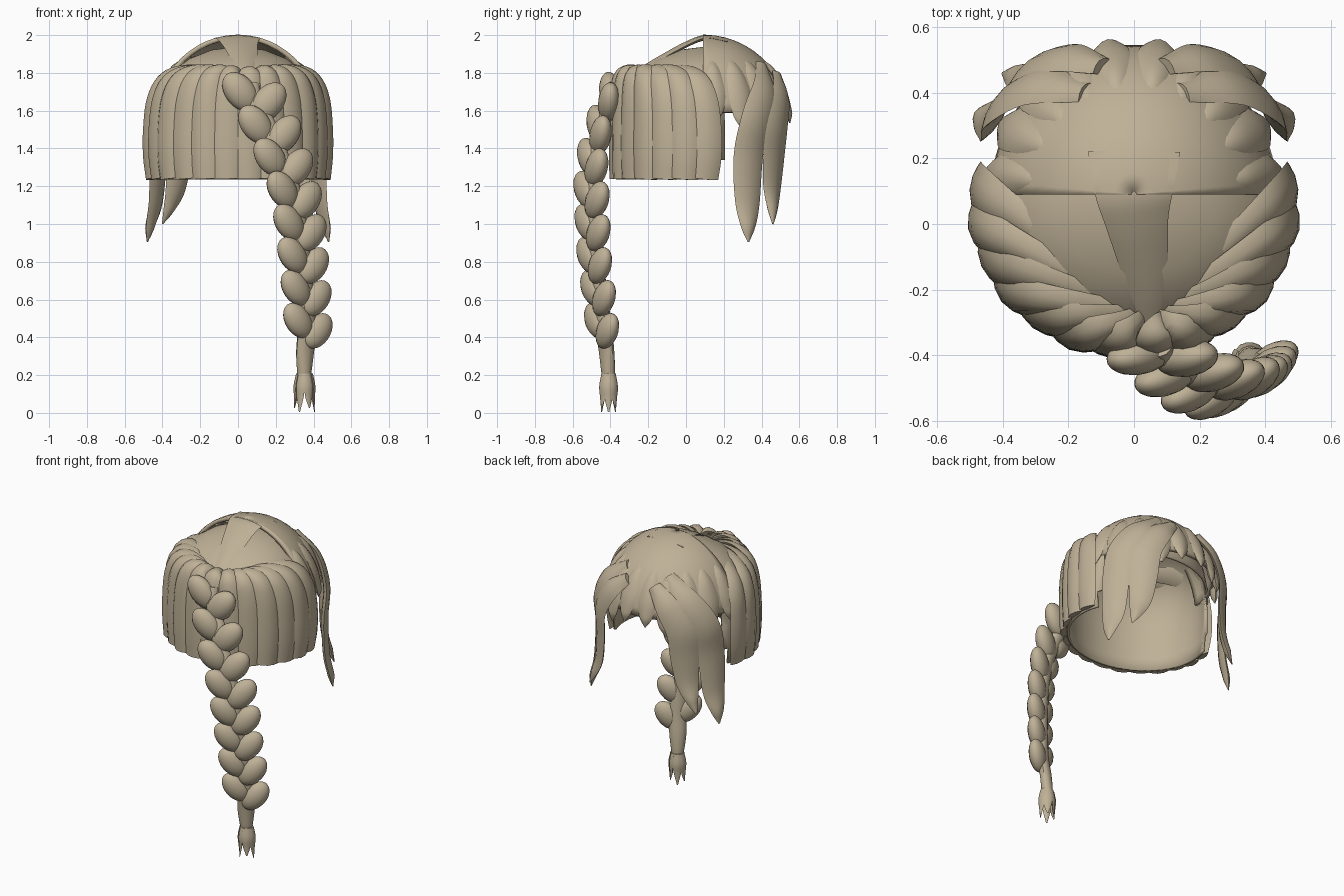
import bpy, bmesh, math
from mathutils import Vector, Matrix

if "Cube" in bpy.data.objects:
    bpy.data.objects.remove(bpy.data.objects["Cube"])

hair = bpy.data.materials.new("tan_hair")
hair.diffuse_color = (0.52, 0.44, 0.31, 1)
hair.use_nodes = True
hair.node_tree.nodes["Principled BSDF"].inputs["Base Color"].default_value = hair.diffuse_color


def finish(name, bm, thickness=0):
    bmesh.ops.recalc_face_normals(bm, faces=bm.faces)
    me = bpy.data.meshes.new(name)
    bm.to_mesh(me)
    bm.free()
    me.materials.append(hair)
    ob = bpy.data.objects.new(name, me)
    bpy.context.collection.objects.link(ob)
    if thickness:
        mod = ob.modifiers.new("thickness", "SOLIDIFY")
        mod.thickness = thickness
        mod.offset = 0
    return ob


def spline(pts, steps=5):
    """Catmull-Rom through (x, y, z, half width) points."""
    p = [Vector(q) for q in pts]
    p = [2 * p[0] - p[1]] + p + [2 * p[-1] - p[-2]]
    out = []
    for i in range(1, len(p) - 2):
        a, b, c, d = p[i - 1:i + 3]
        for k in range(steps):
            t = k / steps
            out.append(0.5 * (2 * b + (c - a) * t + (2 * a - 5 * b + 4 * c - d) * t * t
                              + (3 * b - a - 3 * c + d) * t ** 3))
    return out + [p[-2]]


def lock(bm, pts, thick=0.03, sides=12, centre=(0, 0.08), lens=True, inner=1.0):
    """Sweep a lens-shaped section facing away from the head axis."""
    path = spline(pts)
    rings = []
    for i, q in enumerate(path):
        p, w = q.xyz, max(q.w, 0.004)
        t = (path[min(i + 1, len(path) - 1)].xyz - path[max(i - 1, 0)].xyz).normalized()
        n = p - Vector((centre[0], centre[1], min(1.5, p.z)))
        n = (n - t * n.dot(t)).normalized()
        s = t.cross(n)
        th = thick * min(1, w / 0.04)
        ring = []
        for k in range(sides):
            a = math.tau * k / sides
            h = math.sin(a) * (abs(math.sin(a)) if lens else 1)
            h *= inner if h < 0 else 1
            ring.append(bm.verts.new(p + s * w * math.cos(a) + n * th * h))
        rings.append(ring)
    for r0, r1 in zip(rings, rings[1:]):
        for k in range(sides):
            j = (k + 1) % sides
            bm.faces.new((r0[k], r0[j], r1[j], r1[k]))
    bm.faces.new(rings[0])
    bm.faces.new(rings[-1])


def mirror(pts):
    return [(-x, y, z, w) for x, y, z, w in pts]


# Inner scalp shell: (radius factor, z, centre y), open towards the face (+y)
bm = bmesh.new()
prof = [(0.03, 1.93, 0.1), (0.3, 1.915, 0.09), (0.55, 1.87, 0.07), (0.78, 1.80, 0.05),
        (0.92, 1.70, 0.04), (0.98, 1.6, 0.03), (1, 1.5, 0.03), (1, 1.34, 0.03), (0.98, 1.235, 0.03)]
N = 56
rows = [[bm.verts.new((0.455 * r * math.cos(math.tau * k / N),
                       cy + 0.40 * r * math.sin(math.tau * k / N), z)) for k in range(N)]
        for r, z, cy in prof]
for r0, r1 in zip(rows, rows[1:]):
    for k in range(N):
        j = (k + 1) % N
        quad = (r0[k], r0[j], r1[j], r1[k])
        mid = sum((v.co for v in quad), Vector()) / 4
        if mid.z > 1.64 or mid.y < (0.22 if mid.z > 1.33 else 0.15):
            bm.faces.new(quad)
bm.faces.new(rows[0])
finish("scalp_shell", bm, 0.015)

# Swept locks fanning from the braid root over the shoulders of the cap
bm = bmesh.new()
for side in (1, -1):
    for i in range(7):
        a = math.radians(-82 + i * 14.8)
        ex, ey = 0.472 * math.cos(a) * side, 0.05 + 0.433 * math.sin(a)
        rx, ry = 0.05 + 0.02 * side, -0.26
        pts = []
        for f, z, w in [(0, 1.755, 0.025), (0.3, 1.79, 0.04), (0.6, 1.805, 0.055),
                        (0.84, 1.765, 0.068), (0.96, 1.66, 0.08), (1, 1.5, 0.087),
                        (1, 1.36, 0.087), (0.97, 1.24, 0.08)]:
            pts.append((rx + (ex - rx) * f, ry + (ey - ry) * f, z, w))
        lock(bm, pts, 0.03 + 0.006 * (i % 2), inner=0.3)
finish("swept_cap_locks", bm)

# Domed crown over the fringe, half ellipsoid
CY, CZ, RX, RY, RZ = 0.09, 1.55, 0.425, 0.445, 0.44


def on_dome(az, pol, k=1.0):
    az, pol = math.radians(az), math.radians(pol)
    return (RX * k * math.sin(pol) * math.cos(az),
            CY + RY * k * math.sin(pol) * math.sin(az), CZ + RZ * k * math.cos(pol))


bm = bmesh.new()
grid = [[bm.verts.new(on_dome(k * 5, 1 + r * 7)) for k in range(37)] for r in range(13)]
for r0, r1 in zip(grid, grid[1:]):
    for k in range(36):
        bm.faces.new((r0[k], r0[k + 1], r1[k + 1], r1[k]))
finish("crown_dome", bm, 0.025)

# Centre strip bridging the crown and braid root
bm = bmesh.new()
lock(bm, [(0, 0.22, 1.965, 0.14), (0, 0.10, 1.985, 0.12), (0.01, 0.0, 1.95, 0.095),
          (0.03, -0.12, 1.885, 0.075), (0.045, -0.22, 1.825, 0.06), (0.05, -0.30, 1.77, 0.045)],
     0.015)
finish("parting_strip", bm)

# Short fringe locks that break up the crown's lower edge
bm = bmesh.new()
for az, end, w in [(8, 92, 0.06), (27, 96, 0.07), (45, 96, 0.07), (63, 98, 0.065), (80, 92, 0.06)]:
    for side in (1, -1):
        pts = []
        for f, k, ww in [(0, 0.97, 0.3), (0.3, 1.01, 0.75), (0.6, 1.02, 1), (0.85, 1.03, 0.75),
                         (1, 1.05, 0.08)]:
            x, y, z = on_dome(az, 38 + (end - 38) * f, k)
            pts.append((x * side, y, z, w * ww))
        lock(bm, pts, 0.022)
finish("short_fringe_locks", bm)

# Long wavy face-framing locks, two on each side
bm = bmesh.new()
outer = [(0.15, 0.40, 1.84, 0.04), (0.30, 0.42, 1.72, 0.08), (0.405, 0.37, 1.56, 0.09),
         (0.42, 0.33, 1.36, 0.09), (0.435, 0.325, 1.12, 0.075), (0.465, 0.328, 0.99, 0.045),
         (0.48, 0.33, 0.905, 0.005)]
inner = [(0.10, 0.48, 1.79, 0.04), (0.21, 0.505, 1.69, 0.075), (0.30, 0.485, 1.54, 0.09),
         (0.315, 0.465, 1.36, 0.088), (0.33, 0.455, 1.19, 0.07), (0.365, 0.457, 1.08, 0.04),
         (0.40, 0.46, 1.0, 0.005)]
for pts in (outer, inner):
    lock(bm, pts, 0.022)
    lock(bm, mirror(pts), 0.022)
finish("long_side_locks", bm)

# Braid: a tapered core, overlapping strands and an end tuft
core = [(0.075, -0.37, 1.74, 0.04), (0.085, -0.395, 1.67, 0.045), (0.16, -0.445, 1.51, 0.05),
        (0.225, -0.48, 1.35, 0.05), (0.285, -0.49, 1.18, 0.05), (0.32, -0.485, 1.0, 0.05),
        (0.34, -0.475, 0.8, 0.05), (0.355, -0.455, 0.63, 0.05), (0.365, -0.435, 0.45, 0.055),
        (0.355, -0.42, 0.32, 0.052), (0.35, -0.41, 0.19, 0.036)]
bm = bmesh.new()
lock(bm, core, 0.036, lens=False)
finish("braid_core", bm)

path = spline(core, 12)
bm = bmesh.new()
for i in range(8):
    for side in (-1, 1):
        z = (1.70 if side < 0 else 1.645) - 0.173 * i
        c = min(path, key=lambda q: abs(q.z - z)).xyz
        c.z = z
        turn = math.radians(min(28, 5 + 8 * i))
        across = Vector((math.cos(turn), math.sin(turn), 0))
        front = Vector((math.sin(turn), -math.cos(turn), 0))
        s = 1 - 0.015 * i
        long = across * -side * 0.62 + Vector((0, 0, -0.785))
        wide = front.cross(long)
        # each strand leans inwards so its lower end dives under the next one
        tilt = Matrix.Rotation(math.radians(10 * side), 3, wide) @ front
        c = c + across * side * 0.066 * s + front * 0.012
        m = Matrix((long * 0.118 * s, wide * 0.08 * s, tilt * 0.058 * s)).transposed().to_4x4()
        m.translation = c
        bmesh.ops.create_uvsphere(bm, u_segments=16, v_segments=12, radius=1,
                                  matrix=m @ Matrix.Rotation(math.pi / 2, 4, 'Y'))
finish("braid_strands", bm)

bm = bmesh.new()
for i in range(6):
    a = math.tau * i / 6
    dx, dy = math.cos(a), math.sin(a)
    lock(bm, [(0.352 + dx * r, -0.41 + dy * r * 0.8, z, w) for r, z, w in
              [(0.035, 0.207, 0.024), (0.046, 0.14, 0.03), (0.046, 0.08, 0.022),
               (0.053, 0.005 + 0.02 * (i % 2), 0.003)]], 0.016, 8, (0.352, -0.41))
finish("braid_tuft", bm)

# Smooth shading with crisp lock edges
for ob in bpy.context.collection.objects:
    ob.select_set(True)
    bpy.context.view_layer.objects.active = ob
bpy.ops.object.shade_smooth_by_angle(angle=math.radians(40))
